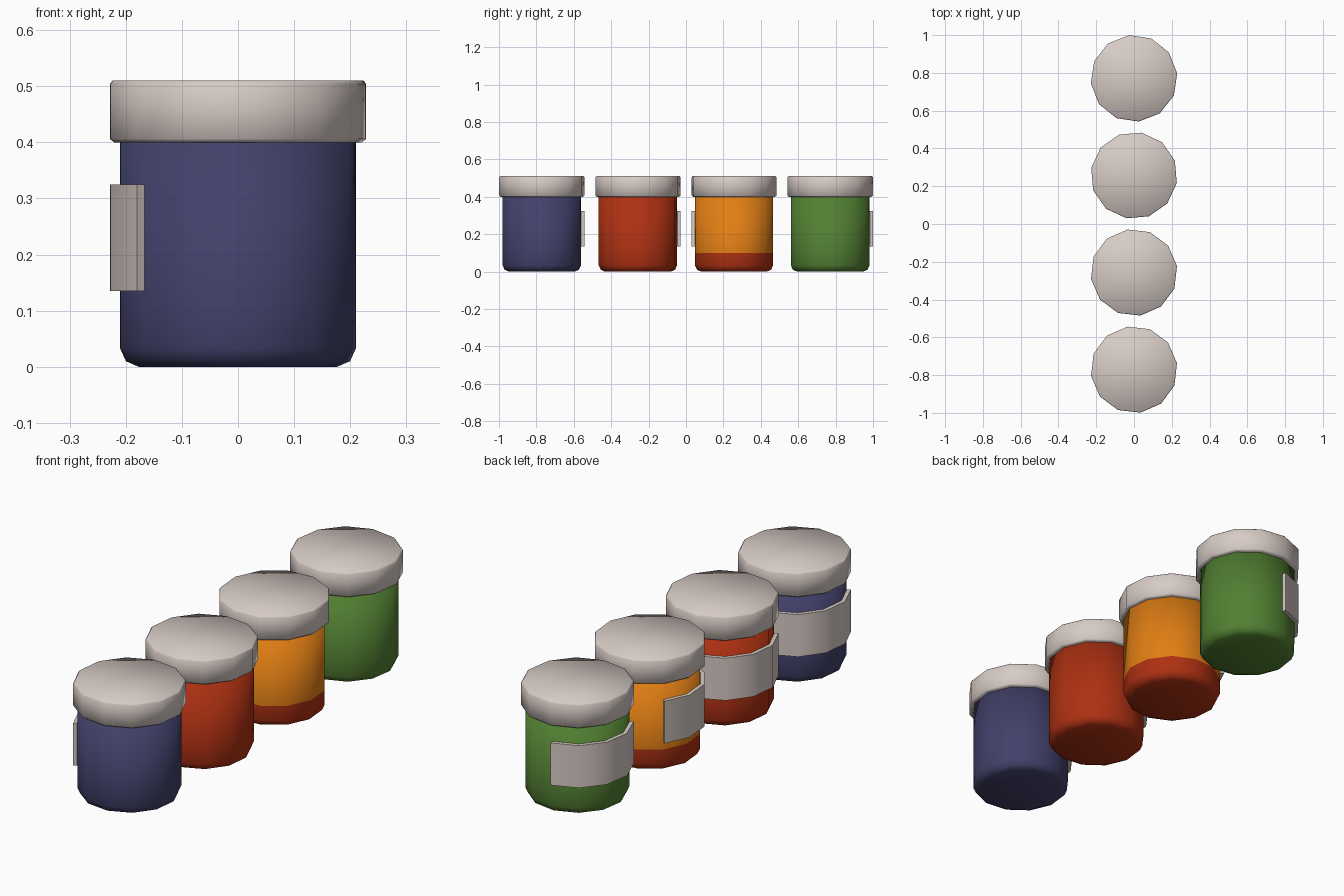
import bpy, bmesh
from math import sin, cos, radians

if "Cube" in bpy.data.objects:
    bpy.data.objects.remove(bpy.data.objects["Cube"])

SIDES = 12


def material(name, rgb):
    m = bpy.data.materials.new(name)
    m.diffuse_color = (*rgb, 1)
    m.use_nodes = True
    m.node_tree.nodes["Principled BSDF"].inputs["Base Color"].default_value = m.diffuse_color
    return m


cream = material("cream", (0.68, 0.60, 0.56))
blue = material("dark_blue", (0.054, 0.052, 0.145))
red = material("red", (0.42, 0.030, 0.006))
orange = material("orange", (0.75, 0.21, 0.007))
green = material("green", (0.085, 0.215, 0.032))


def make_object(name, bm, mats, y):
    bmesh.ops.recalc_face_normals(bm, faces=bm.faces)
    me = bpy.data.meshes.new(name)
    bm.to_mesh(me)
    bm.free()
    for m in mats:
        me.materials.append(m)
    ob = bpy.data.objects.new(name, me)
    ob.location.y = y
    bpy.context.collection.objects.link(ob)
    return ob


def ring(bm, r, z, phase):
    return [bm.verts.new((r * cos(radians(phase + i * 360 / SIDES)),
                          r * sin(radians(phase + i * 360 / SIDES)), z))
            for i in range(SIDES)]


def lathe(name, profile, phase, y, mats, split=None):
    """Closed 12-sided turned solid; faces below split get the second material."""
    bm = bmesh.new()
    rings = [ring(bm, r, z, phase) for r, z in profile]
    for a, b in zip(rings, rings[1:]):
        for i in range(SIDES):
            j = (i + 1) % SIDES
            bm.faces.new((a[i], a[j], b[j], b[i]))
    bm.faces.new(rings[0][::-1])
    bm.faces.new(rings[-1])
    for f in bm.faces:
        f.smooth = True
        if split and f.calc_center_median().z < split:
            f.material_index = 1
    return make_object(name, bm, mats, y)


def label(name, start, y):
    """Curved plate over four of the twelve sides."""
    bm = bmesh.new()
    secs = []
    for i in range(5):
        a = radians(start + i * 30)
        secs.append([bm.verts.new((r * cos(a), r * sin(a), z))
                     for r, z in ((0.213, 0.135), (0.23, 0.135),
                                  (0.23, 0.325), (0.213, 0.325))])
    for a, b in zip(secs, secs[1:]):
        for k in range(4):
            n = (k + 1) % 4
            f = bm.faces.new((a[k], a[n], b[n], b[k]))
            f.smooth = True
    bm.faces.new(secs[0])
    bm.faces.new(secs[-1][::-1])
    ob = make_object(name, bm, [cream], y)
    bpy.ops.object.select_all(action='DESELECT')
    ob.select_set(True)
    bpy.context.view_layer.objects.active = ob
    bpy.ops.object.shade_smooth_by_angle(angle=radians(40))


body_profile = [(0.178, 0), (0.201, 0.010), (0.212, 0.034), (0.212, 0.10), (0.212, 0.405)]
lid_profile = [(0.222, 0.40), (0.23, 0.406), (0.23, 0.504), (0.225, 0.51)]

# jars: colour name, body materials, y, side rotation, label start angle
jars = [("blue", [blue], -0.771, 8.5, 98.5),
        ("red", [red], -0.257, 8.5, 98.5),
        ("orange", [orange, red], 0.257, 20, 140),
        ("green", [green], 0.771, 6.5, 96.5)]

for name, mats, y, phase, start in jars:
    lathe(name + "_jar_body", body_profile, phase, y, mats,
          0.10 if len(mats) > 1 else None)
    lathe(name + "_jar_lid", lid_profile, phase, y, [cream])
    label(name + "_jar_label", start, y)
